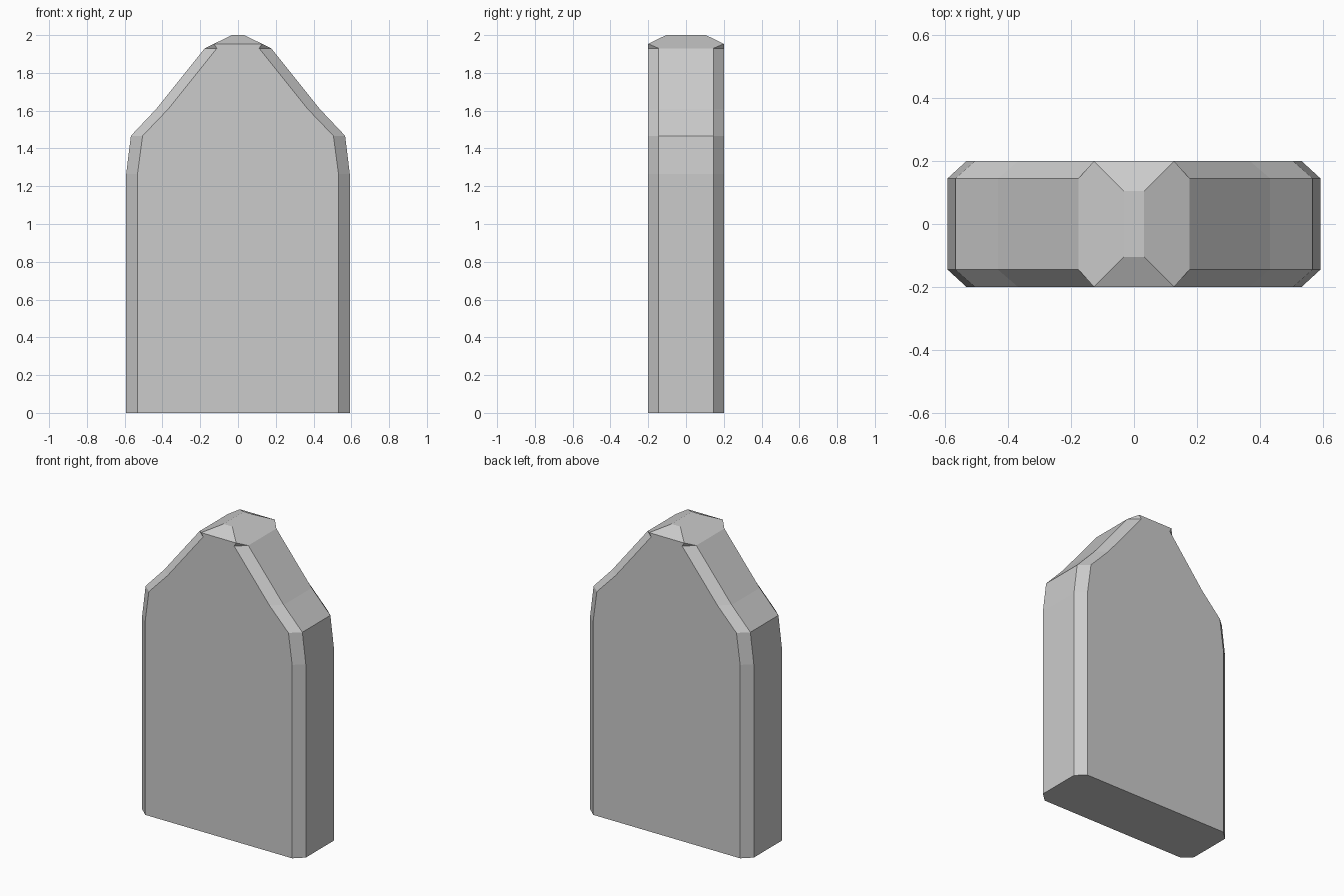
import bpy, bmesh

if "Cube" in bpy.data.objects:
    bpy.data.objects.remove(bpy.data.objects["Cube"])

# Half-width profile: (height, outer half width, front-face half width)
PROFILE = [(0, 0.592, 0.532), (1.265, 0.592, 0.532), (1.467, 0.567, 0.505),
           (1.61, 0.432, 0.368), (1.93, 0.176, 0.112)]
DEPTH, SIDE_DEPTH = 0.2, 0.145

bm = bmesh.new()


def ring(points, z):
    return [bm.verts.new((x, y, z)) for x, y in points]


def rect(x, y):
    return [(-x, -y), (x, -y), (x, y), (-x, y)]


def octagon(o, i):
    d, s = DEPTH, SIDE_DEPTH
    return [(-i, -d), (i, -d), (o, -s), (o, s), (i, d), (-i, d), (-o, s), (-o, -s)]


# Slab body with chamfered upright edges
rings = [ring(octagon(o, i), z) for z, o, i in PROFILE]
bm.faces.new(rings[0][::-1])
for low, high in zip(rings, rings[1:]):
    for k in range(8):
        n = (k + 1) % 8
        bm.faces.new((low[k], low[n], high[n], high[k]))

# Faceted cap, its corners slightly overhanging the chamfers
r = rings[-1]
a, b, c, d = ring(rect(0.127, DEPTH), 1.954)
e, f, g, h = ring(rect(0.032, 0.105), 2.0)
for face in ((r[0], r[1], b, a), (r[4], r[5], d, c),
             (r[1], r[2], b), (r[3], r[4], c), (r[5], r[6], d), (r[7], r[0], a),
             (r[2], r[3], c, g, f, b), (r[6], r[7], a, e, h, d),
             (a, b, f, e), (c, d, h, g), (e, f, g, h)):
    bm.faces.new(face)

bmesh.ops.recalc_face_normals(bm, faces=bm.faces[:])
mesh = bpy.data.meshes.new("pointed_slab")
bm.to_mesh(mesh)
bm.free()
bpy.context.collection.objects.link(bpy.data.objects.new("pointed_slab", mesh))
